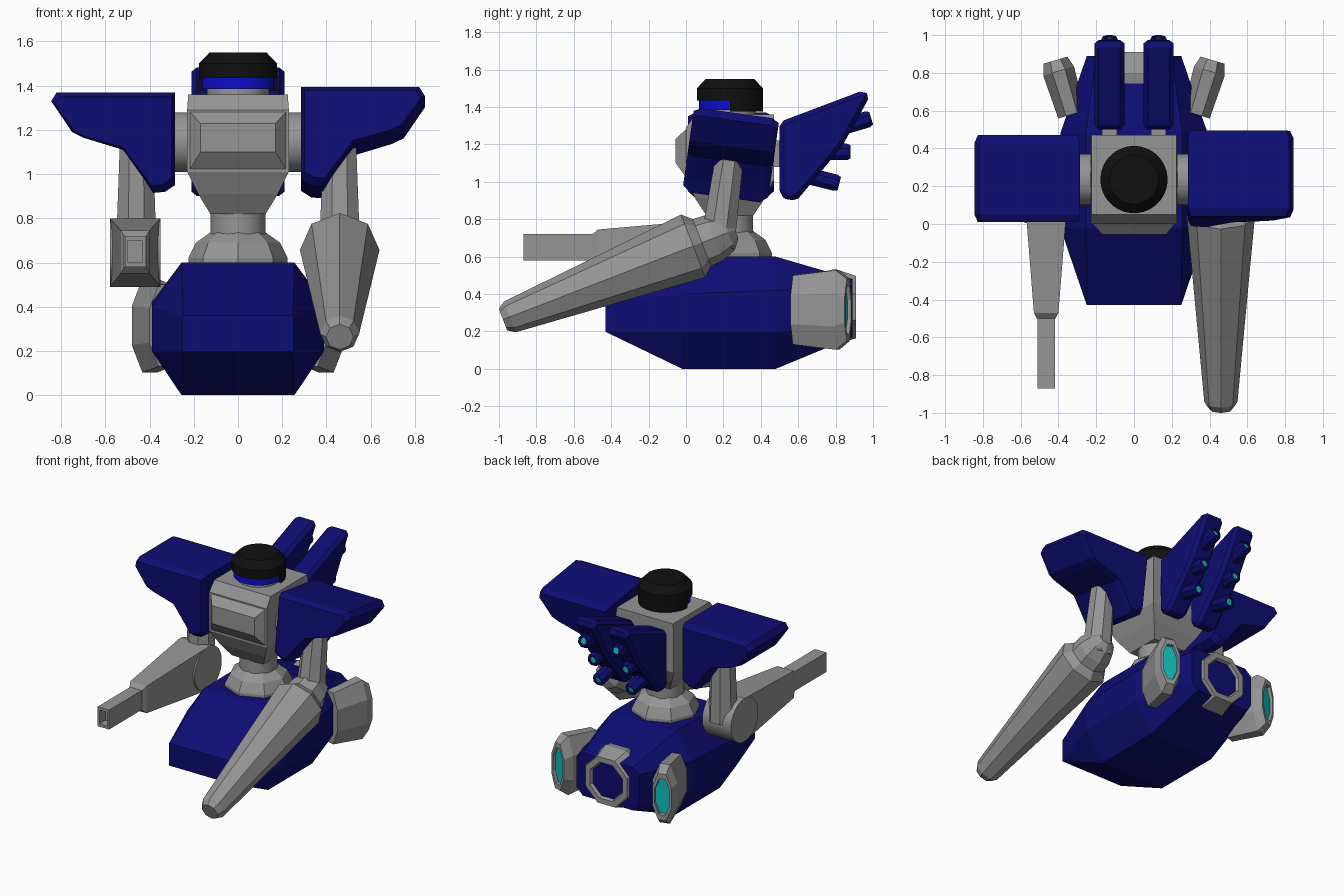
import bpy, bmesh
from math import sin, cos, pi, radians
from mathutils import Vector, Matrix

cube = bpy.data.objects.get("Cube")
if cube:
    bpy.data.objects.remove(cube, do_unlink=True)


def material(name, r, g, b):
    m = bpy.data.materials.new(name)
    m.use_nodes = True
    m.diffuse_color = (r, g, b, 1)
    m.node_tree.nodes["Principled BSDF"].inputs["Base Color"].default_value = (r, g, b, 1)
    return m


GREY = material("grey metal", 0.3, 0.3, 0.3)
NAVY = material("navy armour", 0.004, 0.004, 0.17)
BLACK = material("black helmet", 0.005, 0.005, 0.005)
BLUE = material("bright blue visor", 0.004, 0.004, 0.6)
CYAN = material("cyan glow", 0.005, 0.5, 0.5)
MID = 0.235  # depth of the torso axis


def loft(name, rings, mat, chamfer=0, glow=False, smooth=False):
    """Skin a row of equal rings; the last cap can glow."""
    bm = bmesh.new()
    loops = [[bm.verts.new(p) for p in ring] for ring in rings]
    n = len(loops[0])
    for a, b in zip(loops, loops[1:]):
        for i in range(n):
            j = (i + 1) % n
            bm.faces.new((a[i], a[j], b[j], b[i]))
    bm.faces.new(loops[0][::-1])
    end = bm.faces.new(loops[-1])
    end.material_index = int(glow)
    bmesh.ops.recalc_face_normals(bm, faces=bm.faces)
    if chamfer:
        edges = [e for e in bm.edges if e.calc_face_angle(0) > 0.6]
        bmesh.ops.bevel(bm, geom=edges, offset=chamfer, segments=1, affect='EDGES', clamp_overlap=True)
    me = bpy.data.meshes.new(name)
    bm.to_mesh(me)
    bm.free()
    me.materials.append(mat)
    if glow:
        me.materials.append(CYAN)
    ob = bpy.data.objects.new(name, me)
    bpy.context.collection.objects.link(ob)
    if smooth:
        bpy.ops.object.select_all(action='DESELECT')
        bpy.context.view_layer.objects.active = ob
        ob.select_set(True)
        bpy.ops.object.shade_smooth_by_angle(angle=radians(30))
    return ob


def turned(name, start, direction, steps, sides, mat, spin=0.5, size=(1, 1), **kw):
    """Round or polygonal part along an axis; steps are (distance, radius)."""
    d = Vector(direction).normalized()
    u = d.cross(Vector((0, 0, 1)))
    u = u.normalized() if u.length > 0.01 else Vector((1, 0, 0))
    v = u.cross(d)
    rings = []
    for t, r in steps:
        angles = [2 * pi * (i + spin) / sides for i in range(sides)]
        rings.append([Vector(start) + d * t + u * (r * size[0] * cos(a)) + v * (r * size[1] * sin(a))
                      for a in angles])
    return loft(name, rings, mat, **kw)


def prism(name, outline, x0, x1, mat, chamfer=0):
    """Side outline of (y, z) points pushed across x."""
    return loft(name, [[(x, y, z) for y, z in outline] for x in (x0, x1)], mat, chamfer)


def box_ring_y(x, y, z0, z1, cx=0):
    return [(cx - x, y, z0), (cx + x, y, z0), (cx + x, y, z1), (cx - x, y, z1)]


def box_ring_z(x, y0, y1, z):
    return [(-x, y0, z), (x, y0, z), (x, y1, z), (-x, y1, z)]


# Hull: octagonal sections from nose to tail
def hull_ring(y, inner, outer, z0, z1, z2, z3):
    half = [(inner, z0), (outer, z1), (outer, z2), (inner, z3)]
    return [(x, y, z) for x, z in half] + [(-x, y, z) for x, z in half[::-1]]


loft("hull", [hull_ring(-0.43, 0.248, 0.25, 0.198, 0.2, 0.355, 0.36),
              hull_ring(-0.02, 0.255, 0.39, 0, 0.2, 0.4, 0.6),
              hull_ring(0.48, 0.255, 0.39, 0, 0.2, 0.42, 0.6),
              hull_ring(0.89, 0.2, 0.25, 0.17, 0.22, 0.44, 0.48)], NAVY)

# Thrusters: one in the middle, a narrow one on each side
turned("middle_thruster", (0, 0.6, 0.33), (0, 1, 0),
       [(0, 0.18), (0.2, 0.22), (0.31, 0.18), (0.31, 0.14), (0.28, 0.125)], 8, GREY, glow=True)
for s, side in ((1, "left"), (-1, "right")):
    turned(side + "_thruster", (s * 0.33, 0.58, 0.315), (s * 0.3, 1, 0),
           [(0, 0.2), (0.24, 0.23), (0.3, 0.18), (0.3, 0.14), (0.28, 0.135)], 8, GREY,
           size=(0.4, 1), glow=True)

# Waist and torso
turned("waist_dome", (0, MID, 0.56), (0, 0, 1),
       [(0, 0.225), (0.06, 0.225), (0.13, 0.19), (0.18, 0.12)], 8, GREY, spin=0)
turned("waist_post", (0, MID, 0.7), (0, 0, 1), [(0, 0.125), (0.15, 0.125)], 24, GREY, smooth=True)
loft("torso", [box_ring_z(0.125, 0.11, 0.36, 0.82), box_ring_z(0.18, 0.05, 0.42, 0.91),
               box_ring_z(0.23, 0, 0.47, 1.01), box_ring_z(0.23, 0, 0.47, 1.29),
               box_ring_z(0.225, 0.05, 0.47, 1.36)], GREY)
loft("chest_plate", [box_ring_y(0.225, 0.01, 1.01, 1.29), box_ring_y(0.17, -0.055, 1.1, 1.23)], GREY)
turned("shoulder_axle", (-0.32, MID, 1.145), (1, 0, 0), [(0, 0.135), (0.64, 0.135)], 32, GREY, smooth=True)

# Head
turned("neck", (0, MID, 1.33), (0, 0, 1), [(0, 0.14), (0.12, 0.14)], 32, GREY, smooth=True)
turned("helmet", (0, MID, 1.435), (0, 0, 1), [(0, 0.178), (0.065, 0.178), (0.115, 0.13)], 32, BLACK, smooth=True)


def half_band(name, r, z0, z1, a0, mat):
    arc = [(r * cos(a0 + pi * i / 16), MID + r * sin(a0 + pi * i / 16)) for i in range(17)]
    loft(name, [[(x, y, z) for x, y in arc] for z in (z0, z1)], mat, smooth=True)


half_band("helmet_back", 0.178, 1.375, 1.44, 0, BLACK)
half_band("visor", 0.165, 1.385, 1.44, pi, BLUE)

# Shoulder guards: one outline, the left one tipped back
guard = [(0.285, 1.37), (0.82, 1.37), (0.845, 1.33), (0.75, 1.19), (0.7, 1.165),
         (0.52, 1.11), (0.42, 0.97), (0.385, 0.915), (0.33, 0.92), (0.285, 0.95)]
pivot = Vector((0, MID, 1.145))
tip = Matrix.Translation(pivot) @ Matrix.Rotation(radians(-8), 4, 'X') @ Matrix.Translation(-pivot)
for s, side in ((1, "left"), (-1, "right")):
    rings = []
    for y, k in ((0.01, 0.88), (0.05, 1), (0.43, 1), (0.47, 0.88)):
        rings.append([(s * (0.54 + (x - 0.54) * (k + 1) / 2), y, 1.2 + (z - 1.2) * k) for x, z in guard])
    ob = loft(side + "_shoulder_guard", rings, NAVY)
    arm = turned(side + "_upper_arm", (s * 0.46, MID, 1.15), (0, 0, -1),
                 [(0, 0.08), (0.5, 0.1)], 8, GREY)
    if s > 0:
        ob.data.transform(tip)
        arm.data.transform(tip)

# Left forearm: long tapered club with a faceted elbow
turned("left_forearm", (0.46, 0.15, 0.7), (0, -1.125, -0.435),
       [(-0.12, 0.05), (-0.08, 0.1), (0, 0.13), (0.07, 0.135), (0.12, 0.18), (1.17, 0.088), (1.21, 0.062)],
       8, GREY, spin=0)

# Right forearm: round elbow drum, tapered housing and hollow barrel
turned("right_elbow", (-0.58, 0.16, 0.645), (1, 0, 0), [(0, 0.155), (0.23, 0.155)], 32, GREY, smooth=True)
loft("right_forearm", [box_ring_y(0.115, 0.16, 0.49, 0.8, -0.465),
                       box_ring_y(0.065, -0.47, 0.55, 0.745, -0.465),
                       box_ring_y(0.05, -0.5, 0.58, 0.72, -0.465)], GREY)
loft("gun_barrel", [box_ring_y(0.046, -0.45, 0.58, 0.72, -0.465), box_ring_y(0.046, -0.87, 0.58, 0.72, -0.465),
                    box_ring_y(0.032, -0.87, 0.6, 0.7, -0.465), box_ring_y(0.032, -0.8, 0.6, 0.7, -0.465)], GREY)

# Back launchers with three glowing tubes each
pod = [(0.5, 1.32), (0.95, 1.49), (0.985, 1.46), (0.84, 1.2), (0.76, 1.1), (0.6, 0.91), (0.55, 0.895), (0.5, 0.93)]
tubes = [((0.82, 1.29), (0.99, 1.34)), ((0.68, 1.16), (0.88, 1.16)), ((0.6, 1.045), (0.82, 0.99))]
for s, side in ((1, "left"), (-1, "right")):
    prism(side + "_launcher", pod, s * 0.05, s * 0.21, NAVY, 0.03)
    prism(side + "_launcher_mount", [(0.44, 1.08), (0.53, 1.08), (0.53, 1.22), (0.44, 1.22)],
          s * 0.09, s * 0.17, GREY)
    for i, (a, b) in enumerate(tubes):
        start, end = Vector((s * 0.13, *a)), Vector((s * 0.13, *b))
        length = (end - start).length
        turned(f"{side}_tube_{i + 1}", start, end - start,
               [(0, 0.048), (length - 0.02, 0.048), (length, 0.038), (length, 0.026), (length - 0.01, 0.024)],
               8, NAVY, glow=True)
